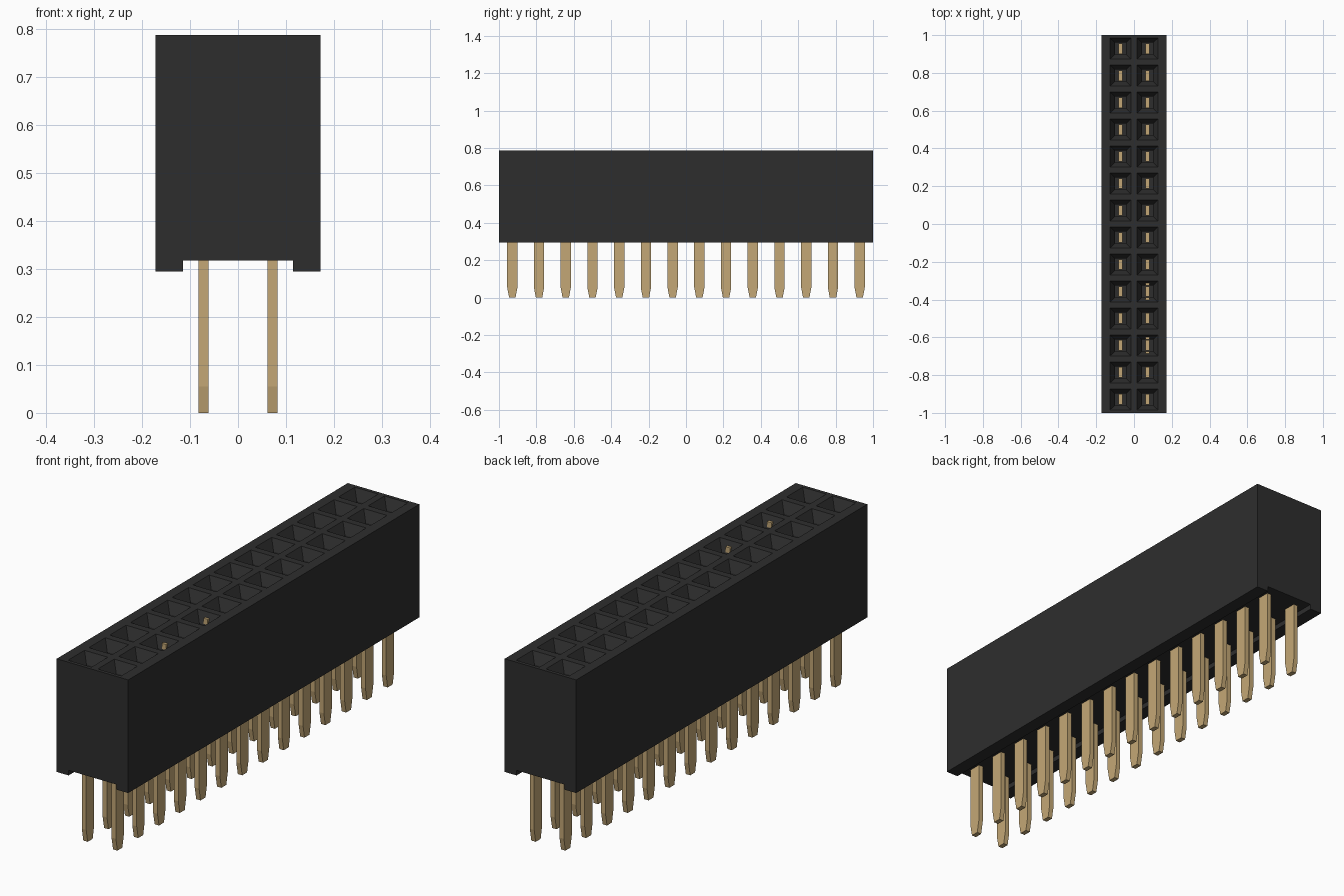
import bpy
import bmesh

cube = bpy.data.objects.get("Cube")
if cube:
    bpy.data.objects.remove(cube, do_unlink=True)

ROWS, PITCH, COL_X = 14, 2 / 14, 0.0715
HALF_W, TOP, BOTTOM, RECESS = 0.172, 0.787, 0.295, 0.317


def make_material(name, color, roughness, metallic=0.0):
    mat = bpy.data.materials.new(name)
    mat.use_nodes = True
    mat.diffuse_color = color
    bsdf = mat.node_tree.nodes["Principled BSDF"]
    bsdf.inputs["Base Color"].default_value = color
    bsdf.inputs["Roughness"].default_value = roughness
    return mat


def finish(bm, name, mat):
    mesh = bpy.data.meshes.new(name)
    bm.to_mesh(mesh)
    bm.free()
    mesh.materials.append(mat)
    obj = bpy.data.objects.new(name, mesh)
    bpy.context.collection.objects.link(obj)
    return obj


def rect(bm, x0, x1, y0, y1, z):
    corners = ((x0, y0), (x1, y0), (x1, y1), (x0, y1))
    return [bm.verts.new((x, y, z)) for x, y in corners]


def loft(bm, rings):
    """Join successive rectangles and return the last one."""
    for a, b in zip(rings, rings[1:]):
        for i in range(4):
            j = (i + 1) % 4
            bm.faces.new((a[i], a[j], b[j], b[i]))
    return rings[-1]


def centred(bm, x, y, hx, hy, z):
    return rect(bm, x - hx, x + hx, y - hy, y + hy, z)


def post(bm, x, y, sections):
    """Solid bar from (half x, half y, height) sections, bottom to top."""
    rings = [centred(bm, x, y, *s) for s in sections]
    bm.faces.new(rings[0][::-1])
    bm.faces.new(loft(bm, rings))


black = make_material("black plastic", (0.027, 0.027, 0.027, 1), 0.6)
gold = make_material("gold contact", (0.55, 0.39, 0.18, 1), 0.5)

# Housing shell: extruded profile with a channel along the underside
bm = bmesh.new()
profile = [(-HALF_W, BOTTOM), (-0.115, BOTTOM), (-0.115, RECESS), (0.115, RECESS),
           (0.115, BOTTOM), (HALF_W, BOTTOM), (HALF_W, TOP), (-HALF_W, TOP)]
front = [bm.verts.new((x, -1, z)) for x, z in profile]
back = [bm.verts.new((x, 1, z)) for x, z in profile]
bm.faces.new(front)
bm.faces.new(back[::-1])
for i in range(len(profile)):
    j = (i + 1) % len(profile)
    if i != 6:  # the top is filled by the sockets
        bm.faces.new((front[i], back[i], back[j], front[j]))

# Sockets: each top cell has a square funnel leading to a shaft
centres = [(sx * COL_X, -1 + PITCH * (r + 0.5)) for sx in (-1, 1) for r in range(ROWS)]
for x, y in centres:
    x0, x1 = (0, HALF_W) if x > 0 else (-HALF_W, 0)
    floor = loft(bm, [rect(bm, x0, x1, y - PITCH / 2, y + PITCH / 2, TOP),
                      centred(bm, x, y, 0.056, 0.056, TOP),
                      centred(bm, x, y, 0.029, 0.031, TOP - 0.045),
                      centred(bm, x, y, 0.029, 0.031, 0.5)])
    bm.faces.new(floor)
bmesh.ops.remove_doubles(bm, verts=bm.verts, dist=0.0001)
finish(bm, "housing", black)

# Contact pins with tapered tips, reaching up into the sockets
bm = bmesh.new()
for x, y in centres:
    post(bm, x, y, [(0.0105, 0.017, 0), (0.0105, 0.0275, 0.055), (0.0105, 0.0275, 0.64)])
finish(bm, "contact_pins", gold)

# Raised spring leaves showing in two sockets
bm = bmesh.new()
for row in (2, 4):
    y = -1 + PITCH * (row + 0.5)
    for side in (-1, 1):
        post(bm, COL_X, y + side * 0.038, [(0.0105, 0.006, 0.6), (0.0105, 0.006, 0.768)])
finish(bm, "spring_leaves", gold)
